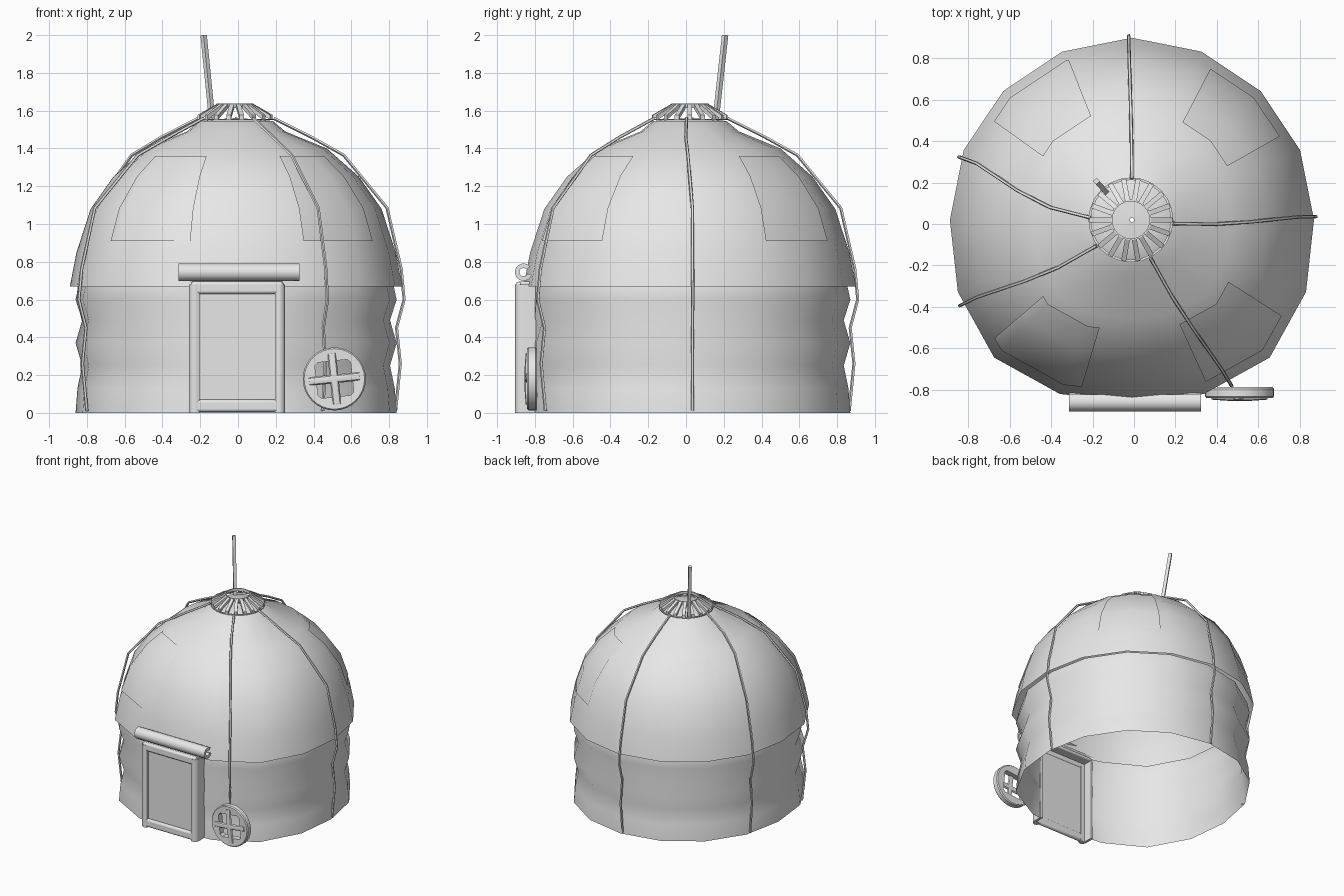
import bpy, bmesh, math
from math import cos, sin, pi, radians
from mathutils import Vector

cube = bpy.data.objects.get("Cube")
if cube:
    bpy.data.objects.remove(cube)

felt = bpy.data.materials.new("pale grey")
felt.use_nodes = True
felt.diffuse_color = (0.8, 0.8, 0.8, 1)
felt.node_tree.nodes["Principled BSDF"].inputs["Base Color"].default_value = (0.8, 0.8, 0.8, 1)

CX, CY, SIDES = -0.01, 0.02, 16
STEP = 2 * pi / SIDES


def finish(obj, angle=40):
    obj.data.materials.append(felt)
    bpy.ops.object.select_all(action='DESELECT')
    obj.select_set(True)
    bpy.context.view_layer.objects.active = obj
    bpy.ops.object.shade_smooth_by_angle(angle=radians(angle))
    return obj


def loft(name, rings, closed=True, loop=False, caps=False):
    """Skin a list of equal-length point rings."""
    bm = bmesh.new()
    rows = [[bm.verts.new(p) for p in ring] for ring in rings]
    if caps:
        bm.faces.new(rows[0])
        bm.faces.new(rows[-1])
    if loop:
        rows.append(rows[0])
    n = len(rows[0])
    for a, b in zip(rows, rows[1:]):
        for i in range(n if closed else n - 1):
            j = (i + 1) % n
            bm.faces.new((a[i], a[j], b[j], b[i]))
    bmesh.ops.recalc_face_normals(bm, faces=bm.faces)
    mesh = bpy.data.meshes.new(name)
    bm.to_mesh(mesh)
    bm.free()
    obj = bpy.data.objects.new(name, mesh)
    bpy.context.collection.objects.link(obj)
    return finish(obj)


def box(name, lo, hi, bevel=0.0):
    x0, y0, z0 = lo
    x1, y1, z1 = hi
    obj = loft(name, [[(x0, y0, z), (x1, y0, z), (x1, y1, z), (x0, y1, z)] for z in (z0, z1)], caps=True)
    if bevel:
        mod = obj.modifiers.new("rounding", 'BEVEL')
        mod.width, mod.segments = bevel, 3
    return obj


def tube(name, points, radius, sides):
    """Sweep a small polygon along a path."""
    pts = [Vector(p) for p in points]
    run = pts[-1] - pts[0]
    ref = Vector((-run.y, run.x, 0))
    rings = []
    for i, p in enumerate(pts):
        d = (pts[min(i + 1, len(pts) - 1)] - pts[max(i - 1, 0)]).normalized()
        u = d.cross(ref).normalized()
        v = d.cross(u)
        turns = [(k + 0.5) * 2 * pi / sides for k in range(sides)]
        rings.append([p + radius * (cos(t) * u + sin(t) * v) for t in turns])
    return loft(name, rings, caps=True)


def around(a, r, z):
    """Point on the plan outline, which is fuller at the two front corners."""
    if sin(a) < 0:
        r *= 1 + 0.07 * sin(2 * a) ** 2
    return Vector((CX + r * cos(a), CY + r * sin(a), z))


# Roof dome with its shallow closed crown seat
roof = [(0.88, 0.67), (0.845, 0.85), (0.77, 1.08), (0.65, 1.25), (0.48, 1.40), (0.26, 1.49),
        (0.195, 1.545), (0.1, 1.555), (0.01, 1.56)]
loft("roof_dome", [[around(k * STEP, r, z) for k in range(SIDES)] for r, z in roof])

# Rippled wall, open at the doorway
wall = [(0.85, 0), (0.84, 0.13), (0.815, 0.25), (0.85, 0.37), (0.815, 0.49), (0.85, 0.6), (0.83, 0.69)]
rings = []
for r, z in wall:
    arc = [around(-pi / 2 + k * STEP, r, z) for k in range(1, SIDES)]
    rings.append([(0.24, -0.8, z)] + arc + [(-0.25, -0.8, z)])
loft("wall", rings, closed=False)


def on_dome(a, z):
    """Point just outside the faceted dome."""
    for (r0, z0), (r1, z1) in zip(roof, roof[1:]):
        if z0 <= z <= z1:
            r = r0 + (r1 - r0) * (z - z0) / (z1 - z0) + 0.007
            k = math.floor(a / STEP + 1e-6)
            return around(k * STEP, r, z + 0.004).lerp(around((k + 1) * STEP, r, z + 0.004), a / STEP - k)


# Felt patches lying on the dome
for name, mid in (("back_left", 46), ("back_right", 128), ("front_right", 237), ("front_left", -49)):
    lo, hi = radians(mid - 16.5), radians(mid + 16.5)
    angles = [lo] + [k * STEP for k in range(-SIDES, 2 * SIDES) if lo < k * STEP < hi] + [hi]
    loft(name + "_patch", [[on_dome(a, z) for a in angles] for z in (0.905, 1.08, 1.25, 1.355)], closed=False)

# Tie ropes from crown to ground
rope = [(0.20, 1.56), (0.40, 1.46), (0.57, 1.365), (0.80, 1.085), (0.875, 0.76), (0.89, 0.6),
        (0.85, 0.45), (0.87, 0.26), (0.845, 0.01)]
ties = (("left", -5, 1), ("back", 90, 91), ("right_back", 177, 160), ("right_front", 216, 206.5),
        ("front", -64, -59))
for name, start, end in ties:
    path = []
    for i, (r, z) in enumerate(rope):
        a = radians(start + (end - start) * min(i / 3, 1))
        path.append(around(a, r, z))
    tube(name + "_rope", path, 0.009, 5)

# Slatted crown
SLATS = 18
for k in range(SLATS):
    a = k * 2 * pi / SLATS
    out, side = Vector((cos(a), sin(a), 0)), Vector((-sin(a), cos(a), 0))
    up = Vector((0, 0, 0.012))
    ends = []
    for r, z in ((0.2, 1.565), (0.095, 1.625)):
        p = Vector((CX - 0.005, CY, z)) + out * r
        ends.append([p - side * 0.012 - up, p + side * 0.012 - up, p + side * 0.012 + up, p - side * 0.012 + up])
    loft("crown_slat", ends, caps=True)


def hoop(name, inner, outer, z0, z1):
    sect = [(inner, z0), (outer, z0), (outer, z1), (inner, z1)]
    turns = [k * 2 * pi / 24 for k in range(24)]
    loft(name, [[(CX - 0.005 + r * cos(a), CY + r * sin(a), z) for a in turns] for r, z in sect], loop=True)


hoop("crown_base_ring", 0.193, 0.205, 1.55, 1.557)
hoop("crown_top_ring", 0.09, 0.098, 1.615, 1.638)

# Leaning stove pipe
tube("stove_pipe", [(-0.135, 0.155, 1.53), (-0.182, 0.207, 2.0)], 0.017, 4)

# Door frame: L-shaped jambs with a rounded outer corner, lintel, sill and panel
for name, s in (("right", -1), ("left", 1)):
    corner = [(0.22 + 0.035 * cos(t), -0.87 - 0.035 * sin(t)) for t in [k * pi / 10 for k in range(6)]]
    outline = [(0.235, -0.79), (0.255, -0.79)] + corner + [(0.2, -0.895), (0.2, -0.865), (0.235, -0.865)]
    loft(name + "_door_jamb", [[(s * x - 0.005, y, z) for x, y in outline] for z in (0, 0.68)], caps=True)
box("door_lintel", (-0.25, -0.9, 0.63), (0.24, -0.865, 0.695), 0.015)
box("door_head", (-0.25, -0.88, 0.67), (0.24, -0.79, 0.695), 0.008)
box("door_sill", (-0.25, -0.9, 0.005), (0.24, -0.865, 0.07), 0.015)
box("door_panel", (-0.235, -0.878, 0.05), (0.225, -0.87, 0.65))

# Rolled door curtain with an open curl
arc = [radians(-20 - k * 300 / 14) for k in range(15)]
section = [(0.046, a) for a in arc] + [(0.022, a) for a in reversed(arc)]
loft("door_curtain_roll", [[(x, -0.86 + r * cos(a), 0.745 + r * sin(a)) for r, a in section]
                           for x in (-0.315, 0.325)], caps=True)

# Round shield with a square opening, leaning by the door
SX, SY, SZ, N = 0.51, -0.815, 0.18, 32
TILT = radians(6)


def shield_ring(y, r, square=False):
    pts = []
    for k in range(N):
        a = (k + 0.5) * 2 * pi / N
        s = r / max(abs(cos(a)), abs(sin(a))) if square else r
        pts.append((SX + s * cos(a + TILT), SY + y, SZ + s * sin(a + TILT)))
    return pts


loft("shield_rim", [shield_ring(-0.024, 0.095, True), shield_ring(-0.026, 0.16), shield_ring(-0.018, 0.167),
                    shield_ring(0.018, 0.167), shield_ring(0.026, 0.16), shield_ring(0.024, 0.095, True)],
     loop=True)
for name, a in (("cross", TILT), ("upright", TILT + pi / 2)):
    flat = Vector((-sin(a), 0, cos(a)))
    bar = [Vector((SX + t * cos(a), SY - y, SZ + t * sin(a))) for t, y in
           ((-0.135, 0.02), (-0.05, 0.026), (0.05, 0.026), (0.135, 0.02))]
    loft("shield_" + name + "_bar", [[p + flat * 0.023 * cos(t) + Vector((0, 0.014 * sin(t), 0)) for t in
                                      [k * pi / 4 for k in range(8)]] for p in bar], caps=True)
